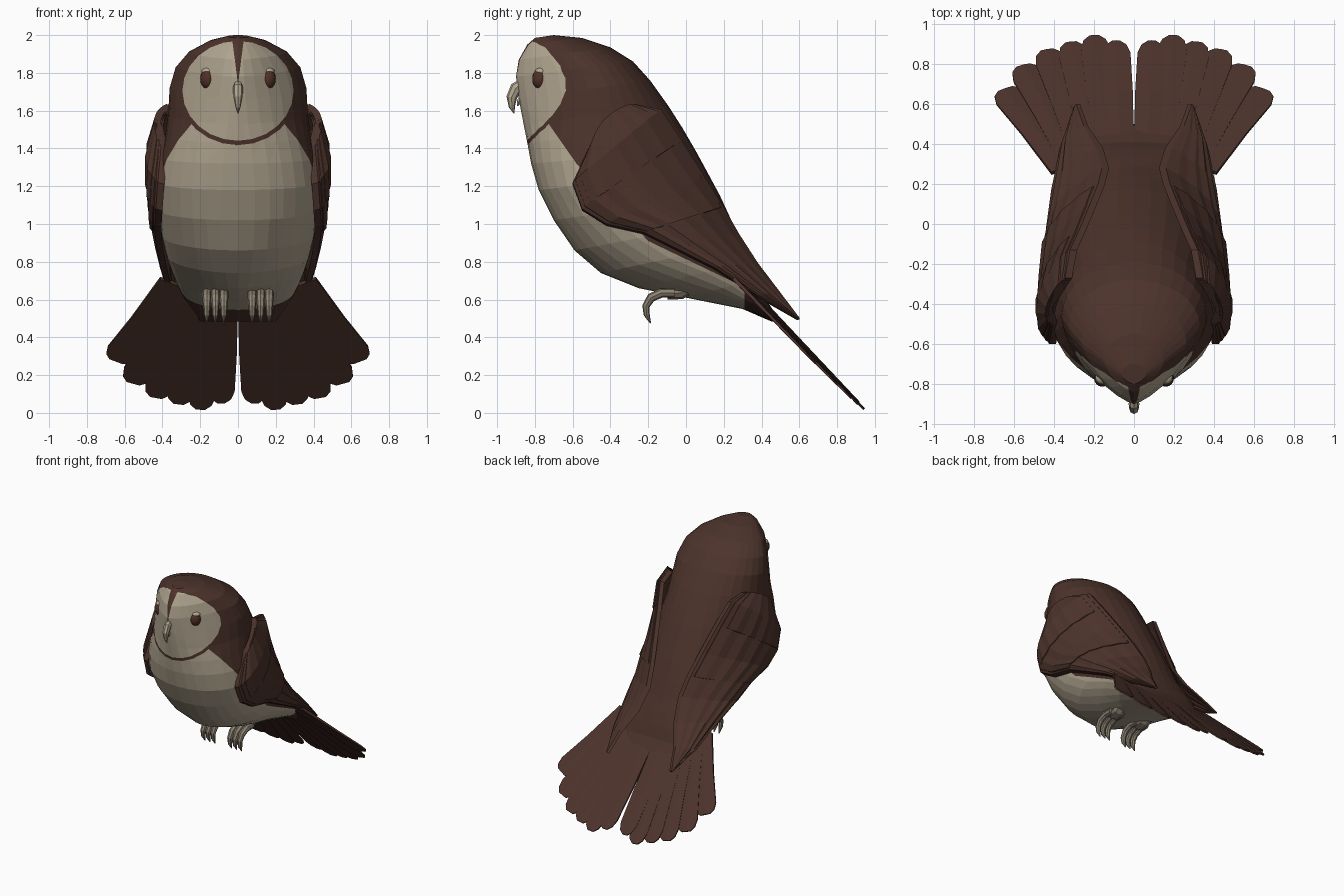
import bpy, bmesh, math
from mathutils import Vector

if "Cube" in bpy.data.objects:
    bpy.data.objects.remove(bpy.data.objects["Cube"])

def material(name, rgb):
    m = bpy.data.materials.new(name)
    m.use_nodes = True
    m.diffuse_color = (*rgb, 1)
    m.node_tree.nodes["Principled BSDF"].inputs["Base Color"].default_value = (*rgb, 1)
    return m

BROWN = material("feather brown", (0.072, 0.033, 0.024))
CREAM = material("plumage cream", (0.45, 0.385, 0.285))
EYE = material("eye brown", (0.08, 0.03, 0.02))
TAUPE = material("foot taupe", (0.26, 0.22, 0.165))

def finish(name, bm, *mats):
    bmesh.ops.recalc_face_normals(bm, faces=bm.faces)
    me = bpy.data.meshes.new(name)
    bm.to_mesh(me)
    bm.free()
    for m in mats:
        me.materials.append(m)
    ob = bpy.data.objects.new(name, me)
    bpy.context.collection.objects.link(ob)
    return ob

def loft(rings):
    """Skin a list of closed rings and cap both ends."""
    bm = bmesh.new()
    vs = [[bm.verts.new(p) for p in r] for r in rings]
    n = len(vs[0])
    for a, b in zip(vs, vs[1:]):
        for i in range(n):
            j = (i + 1) % n
            bm.faces.new((a[i], a[j], b[j], b[i]))
    bm.faces.new(vs[0])
    bm.faces.new(vs[-1])
    return bm

def tube(x, path, radii, sides=8, squash=1.0):
    """Round sections along a y,z path at constant x."""
    pts = [Vector((x, y, z)) for y, z in path]
    rings = []
    for i, p in enumerate(pts):
        d = (pts[min(i + 1, len(pts) - 1)] - pts[max(i - 1, 0)]).normalized()
        u = Vector((1, 0, 0))
        v = d.cross(u)
        rings.append([p + radii[i] * (u * squash * math.cos(a) + v * math.sin(a))
                      for a in (math.tau * k / sides for k in range(sides))])
    return loft(rings)

# Body and head: front y,z / back y,z / half width / widest point / front roundness
SECTIONS = [
    (-.80, 1.985, -.70, 2.0, .06, .5, 1.6), (-.84, 1.95, -.55, 1.985, .15, .55, 1.5),
    (-.885, 1.87, -.40, 1.935, .262, .6, 1.4), (-.90, 1.78, -.28, 1.86, .33, .62, 1.4),
    (-.885, 1.66, -.19, 1.76, .362, .6, 1.5), (-.86, 1.53, -.09, 1.62, .37, .53, 1.7),
    (-.84, 1.43, -.02, 1.51, .385, .46, 1.9), (-.82, 1.32, .05, 1.39, .41, .42, 2),
    (-.78, 1.18, .11, 1.28, .425, .4, 2.1), (-.70, 1.02, .18, 1.15, .42, .42, 2.1),
    (-.59, .86, .24, 1.02, .405, .5, 2), (-.45, .74, .29, .90, .38, .6, 1.9),
    (-.25, .66, .34, .80, .355, .7, 1.7), (0, .61, .38, .71, .325, .75, 1.7),
    (.30, .55, .41, .62, .28, .7, 1.8), (.45, .485, .50, .485, .2, .5, 2)]

def section(fy, fz, by, bz, w, t, p, n=32):
    f, b = Vector((0, fy, fz)), Vector((0, by, bz))
    c = f.lerp(b, t)
    ring = []
    for k in range(n):
        a = math.tau * k / n
        co, si = math.cos(a), math.sin(a)
        e = 2 / p if co > 0 else 1
        x = math.copysign(abs(si) ** e, si) * w
        ring.append(c + ((f if co > 0 else b) - c) * abs(co) ** e + Vector((x, 0, 0)))
    return ring

def cut(bm, co, no, keep=lambda c: True):
    fs = [f for f in bm.faces if keep(f.calc_center_median())]
    geom = set(fs) | {e for f in fs for e in f.edges} | {v for f in fs for v in f.verts}
    bmesh.ops.bisect_plane(bm, geom=list(geom), dist=1e-4, plane_co=co, plane_no=no)

def oval_planes(rx, rz, n=24):
    out = []
    for k in range(n):
        a = math.tau * (k + .5) / n
        out.append((Vector((rx * math.cos(a), 0, 1.705 + rz * math.sin(a))),
                    Vector((math.cos(a) / rx, 0, math.sin(a) / rz)).normalized()))
    return out

def inside(c, planes):
    return all((c - co).dot(no) < 0 for co, no in planes)

def on_face(c):
    return c.y < -.56 and c.z > 1.38

# Colour borders: face disc, its dark rim, forehead stripe, flank line and vent
disc, rim = oval_planes(.292, .262), oval_planes(.312, .285)
stripe = [(Vector((0, 0, 1.74)), Vector((s, 0, -.13)).normalized()) for s in (-1, 1)]
edge = [(-.86, 1.72), (-.58, 1.32), (-.2, .91), (.3, .67)]
flank = [(Vector((0, y0, z0)), Vector((0, z1 - z0, y0 - y1)).normalized())
         for (y0, z0), (y1, z1) in zip(edge, edge[1:])]
vent = (Vector((0, .31, 0)), Vector((0, 1, 0)))

bm = loft([section(*s) for s in SECTIONS])
for co, no in disc + rim + stripe:
    cut(bm, co, no, on_face)
for co, no in flank + [vent]:
    cut(bm, co, no)
for f in bm.faces:
    c = f.calc_center_median()
    if on_face(c) and inside(c, rim):
        f.material_index = int(inside(c, disc) and not inside(c, stripe))
    else:
        f.material_index = int(c.y < .31 and not inside(c, flank))
finish("body", bm, BROWN, CREAM)

# Hooked beak in two halves
beak = [(-.85, 1.76), (-.9, 1.72), (-.923, 1.67), (-.922, 1.62), (-.91, 1.585)]
finish("upper_beak", tube(0, beak, (.02, .032, .028, .016, .003), 8, .85), CREAM)
jaw = [(-.85, 1.68), (-.885, 1.65), (-.89, 1.625)]
finish("lower_beak", tube(0, jaw, (.02, .015, .004), 6), CREAM)

# Wings: upper edge x,y,z / lower edge x,y,z / outward bulge
WING = [
    (.345, -.27, 1.635, .405, -.50, 1.43, .05), (.32, -.13, 1.605, .425, -.60, 1.22, .09),
    (.27, -.02, 1.44, .435, -.55, 1.08, .1), (.22, .10, 1.25, .44, -.42, 1.0, .105),
    (.18, .20, 1.09, .44, -.22, .955, .1), (.16, .28, .95, .43, -.05, .87, .08),
    (.19, .38, .795, .41, .15, .77, .05), (.25, .49, .65, .36, .38, .62, .03),
    (.29, .60, .505, .30, .59, .50, 0)]

def wing(side, count, lift, margin, n=11):
    rings = []
    for k, s in enumerate(WING[:count]):
        up, low = Vector(s[:3]), Vector(s[3:6])
        outer, inner = [], []
        for i in range(n):
            t = margin + (1 - 2 * margin) * i / (n - 1)
            arch = 4 * t * (1 - t)
            ridge = .008 * (i % 2) * (0 < k < 8)
            p = up.lerp(low, t) + Vector((s[6] * arch + lift + ridge, 0, lift * .5))
            if k == 0:
                p += Vector((0, -.03, .03)) * arch
            outer.append(Vector((side * p.x, p.y, p.z)))
            inner.append(Vector((side * (p.x - (.035 if k < 7 else .02)), p.y, p.z - .01)))
        rings.append(outer + inner[::-1])
    return loft(rings)

# Tail feather tips x,y from the middle outwards
TIPS = [(.09, .905), (.20, .935), (.315, .905), (.435, .87), (.555, .795), (.645, .68)]
NORMAL = Vector((0, .73, .68)).normalized()

def tail_point(x, y, lift):
    return Vector((x, y, .55 - (y - .42) * 1.04)) + NORMAL * lift

def feather(side, i):
    u = i / (len(TIPS) - 1)
    lift = .012 - .004 * i
    base = tail_point(side * (.07 + .28 * u), .40 - .12 * u, lift)
    tip = tail_point(side * TIPS[i][0], TIPS[i][1], lift)
    across = (tip - base).normalized().cross(NORMAL)
    rings = []
    for t, w in ((0, .07), (.5, .074), (.88, .07 + .018 * u), (.96, .052 + .02 * u), (1, .02 + .02 * u)):
        c = base.lerp(tip, t)
        rings.append([c + across * w * a + NORMAL * .008 * b * (1.2 - t * .6)
                      for a, b in ((-1, -1), (1, -1), (1, 1), (0, 1.6), (-1, 1))])
    return loft(rings)

LEG = [(.03, .68), (-.03, .635), (-.1, .63)]
TOE = [(-.06, .635), (-.13, .635), (-.185, .61), (-.212, .565), (-.208, .52), (-.188, .475)]
for side, label in ((1, "left"), (-1, "right")):
    for part, count, lift, margin in (("flight_feathers", 9, 0, 0), ("long_coverts", 5, .008, .03),
                                      ("short_coverts", 3, .015, .08)):
        finish(f"{label}_wing_{part}", wing(side, count, lift, margin), BROWN)
    for i in range(len(TIPS)):
        finish(f"{label}_tail_feather_{i + 1}", feather(side, i), BROWN)
    # Eye with a pale lid above it
    for part, mat, r, y, z in (("eye", EYE, (.042, .042, .054), -.772, 1.768),
                               ("eyelid", CREAM, (.036, .034, .02), -.766, 1.808)):
        bm = bmesh.new()
        bmesh.ops.create_uvsphere(bm, u_segments=16, v_segments=10, radius=1)
        for v in bm.verts:
            v.co = Vector((side * .158 + v.co.x * r[0], y + v.co.y * r[1], z + v.co.z * r[2]))
        finish(f"{label}_{part}", bm, mat).data.shade_smooth()
    # Leg and curled toes
    finish(f"{label}_leg", tube(side * .12, LEG, (.04, .035, .03), 8, 1.5), TAUPE)
    for i in (-1, 0, 1):
        toe = tube(side * .12 + i * .045, TOE, (.024, .025, .024, .02, .016, .003))
        finish(f"{label}_toe_{i + 2}", toe, TAUPE)
